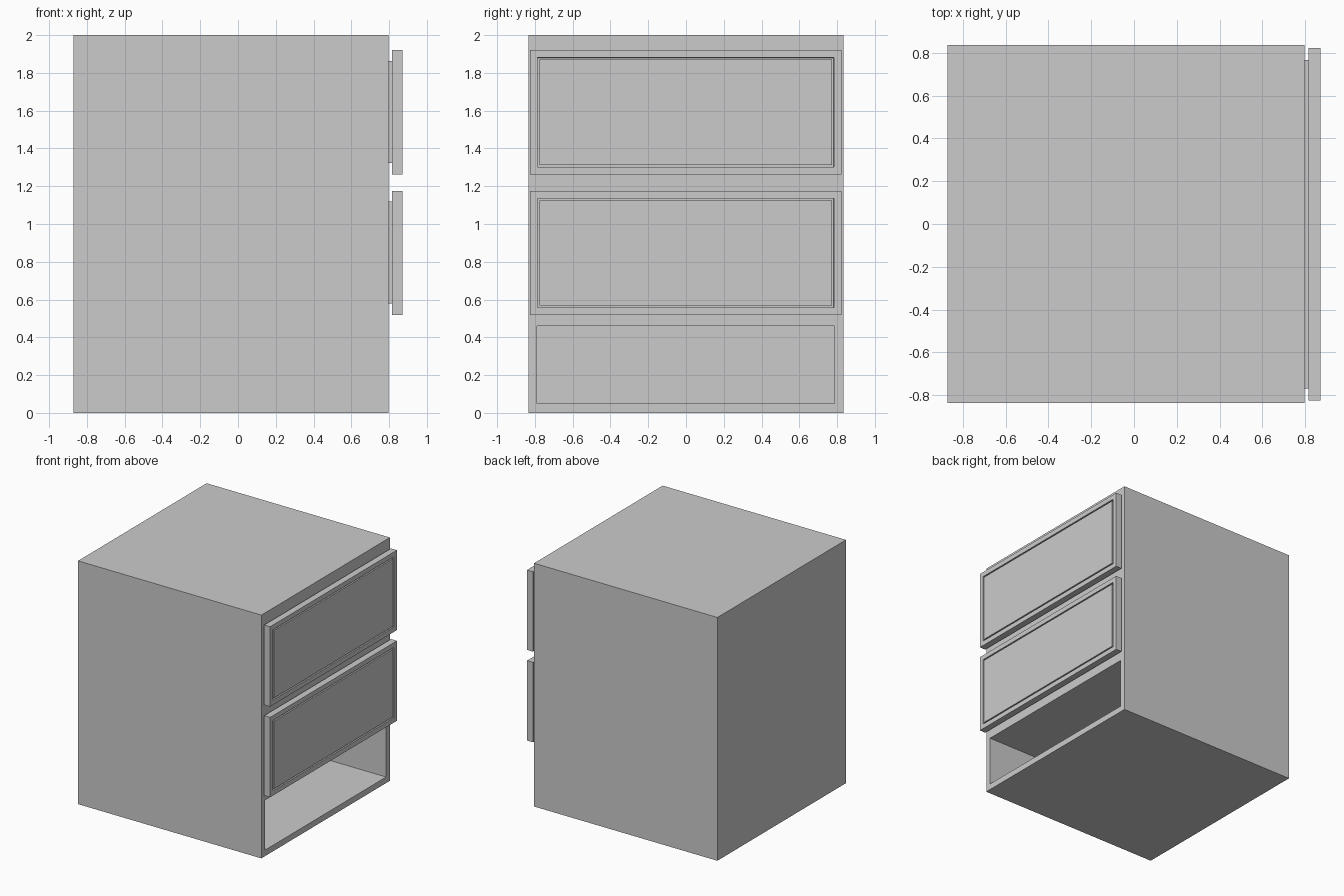
import bpy, bmesh
from mathutils import Vector

if "Cube" in bpy.data.objects:
    bpy.data.objects.remove(bpy.data.objects["Cube"])


def box(name, lo, hi):
    """Axis-aligned box between two corners."""
    lo, hi = Vector(lo), Vector(hi)
    bm = bmesh.new()
    bmesh.ops.create_cube(bm, size=1)
    for v in bm.verts:
        v.co = (lo + hi) / 2 + v.co * (hi - lo)
    mesh = bpy.data.meshes.new(name)
    bm.to_mesh(mesh)
    bm.free()
    obj = bpy.data.objects.new(name, mesh)
    bpy.context.collection.objects.link(obj)
    return obj


def groove_front(obj, margin, width, depth):
    """Cut a rectangular groove into the +x face, leaving a flush centre panel."""
    bm = bmesh.new()
    bm.from_mesh(obj.data)
    bm.normal_update()
    face = max(bm.faces, key=lambda f: f.calc_center_median().x)
    for thick, push in ((margin, 0), (0.0005, -depth), (width, 0), (0.0005, depth)):
        bmesh.ops.inset_individual(bm, faces=[face], thickness=thick, depth=push)
        bm.normal_update()
    bm.to_mesh(obj.data)
    bm.free()


# Cabinet body with an open compartment at the bottom
cabinet = box("cabinet_body", (-0.87, -0.835, 0), (0.797, 0.835, 2))
cutter = box("compartment_cutter", (-0.825, -0.79, 0.05), (1.0, 0.785, 0.46))
cutter.hide_render = True
cutter.hide_viewport = True
cut = cabinet.modifiers.new("open_compartment", 'BOOLEAN')
cut.operation = 'DIFFERENCE'
cut.solver = 'EXACT'
cut.object = cutter

# Two drawers: grooved front plate standing off on a smaller box
for label, z in (("lower", 0.518), ("upper", 1.263)):
    front = box(label + "_drawer_front", (0.816, -0.825, z), (0.87, 0.822, z + 0.657))
    groove_front(front, 0.056, 0.014, 0.03)
    box(label + "_drawer_box", (0.78, -0.769, z + 0.06), (0.818, 0.766, z + 0.6))
